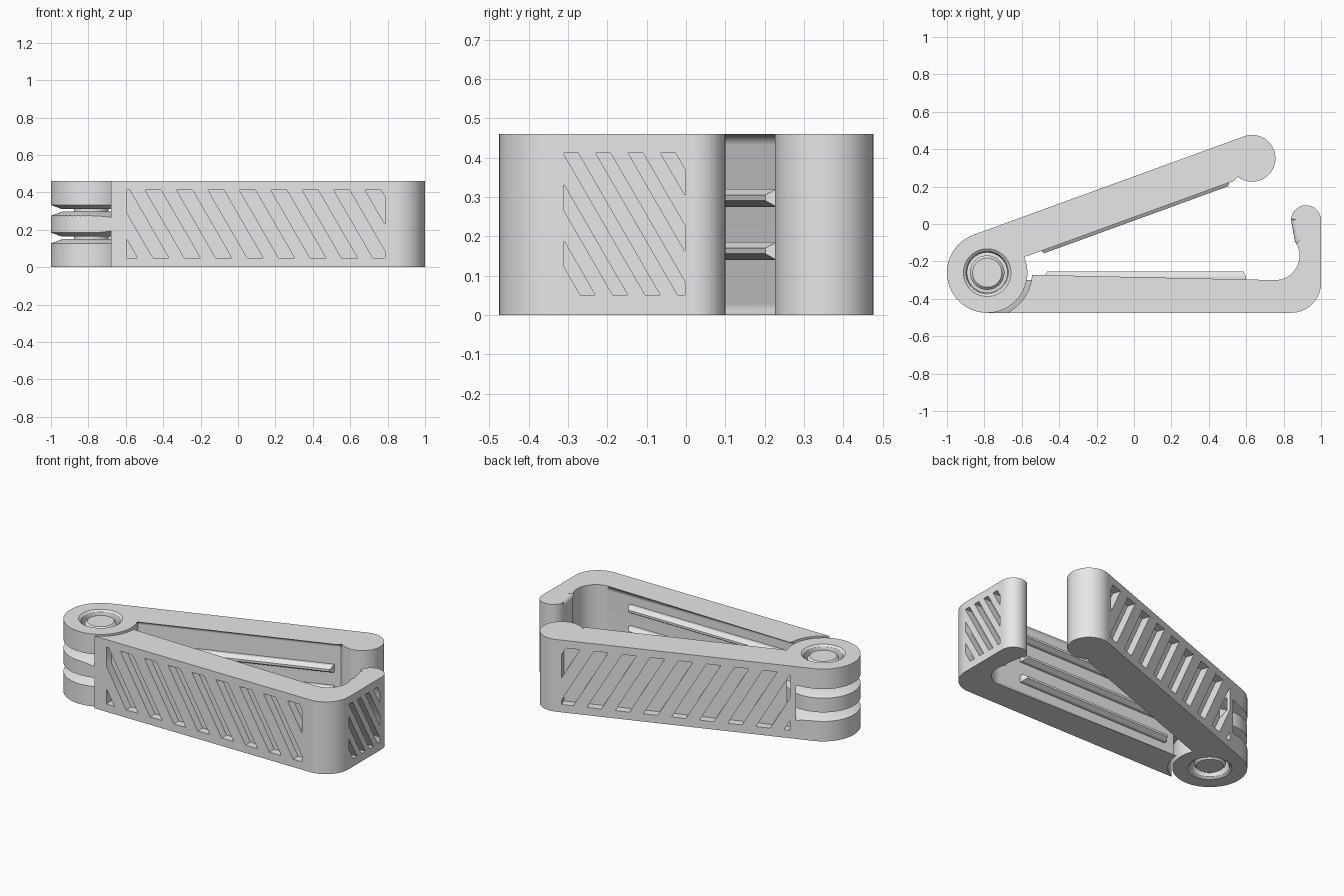
import bpy, bmesh, math
from mathutils import Matrix

cube = bpy.data.objects.get("Cube")
if cube:
    bpy.data.objects.remove(cube)

H = 0.46            # height of the clip
R = 0.215           # knuckle radius
SLANT = math.tan(math.radians(30))

grey = bpy.data.materials.new("light_grey_plastic")
grey.use_nodes = True
grey.diffuse_color = (0.8, 0.8, 0.8, 1)
grey.node_tree.nodes["Principled BSDF"].inputs["Base Color"].default_value = (0.8, 0.8, 0.8, 1)


def arc(cx, cy, r, a0, a1, step=7):
    n = max(2, round(abs(a1 - a0) / step))
    angles = [math.radians(a0 + (a1 - a0) * i / n) for i in range(n + 1)]
    return [(cx + r * math.cos(a), cy + r * math.sin(a)) for a in angles]


def add_prism(bm, pts, lo, hi, place):
    """Extrude a 2D outline from lo to hi; place maps (a, b, depth) to xyz."""
    a = [bm.verts.new(place(p, q, lo)) for p, q in pts]
    b = [bm.verts.new(place(p, q, hi)) for p, q in pts]
    bm.faces.new(a)
    bm.faces.new(b[::-1])
    for i in range(len(pts)):
        j = (i + 1) % len(pts)
        bm.faces.new((a[j], a[i], b[i], b[j]))


def finish(bm, name):
    bmesh.ops.recalc_face_normals(bm, faces=bm.faces[:])
    mesh = bpy.data.meshes.new(name)
    bm.to_mesh(mesh)
    bm.free()
    mesh.materials.append(grey)
    obj = bpy.data.objects.new(name, mesh)
    bpy.context.scene.collection.objects.link(obj)
    return obj


def lathe(name, profile):
    bm = bmesh.new()
    vs = [bm.verts.new((r, 0, z)) for r, z in profile]
    es = [bm.edges.new(pair) for pair in zip(vs, vs[1:])]
    bmesh.ops.spin(bm, geom=vs + es, cent=(0, 0, 0), axis=(0, 0, 1),
                   angle=2 * math.pi, steps=56)
    bmesh.ops.remove_doubles(bm, verts=bm.verts[:], dist=0.0005)
    return finish(bm, name)


def flip(profile):
    return [(r, H - z) for r, z in profile]


def rounded_arm(name, outline):
    bm = bmesh.new()
    add_prism(bm, outline, 0, H, lambda a, b, c: (a, b, c))
    rims = [e for e in bm.edges if abs(e.verts[0].co.z - e.verts[1].co.z) < 0.001]
    bmesh.ops.bevel(bm, geom=rims, offset=0.028, segments=4, profile=0.5,
                    affect='EDGES', clamp_overlap=False)
    return finish(bm, name)


def clip(pts, limit, sign):
    """Keep the part of a polygon where sign * a <= sign * limit."""
    out = []
    for p, q in zip(pts, pts[1:] + pts[:1]):
        inside_p, inside_q = sign * p[0] <= sign * limit, sign * q[0] <= sign * limit
        if inside_p:
            out.append(p)
        if inside_p != inside_q:
            t = (limit - p[0]) / (q[0] - p[0])
            out.append((limit, p[1] + t * (q[1] - p[1])))
    return out


def slots(name, first, pitch, width, lo, hi, depth, place):
    """Slanted slots stepping down from the first one, trimmed to lo..hi."""
    bm = bmesh.new()
    z0, z1 = 0.05, 0.412
    shift = (z1 - z0) * SLANT
    s = first
    while s + shift + width > lo + 0.01:
        shape = [(s, z1), (s + width, z1), (s + width + shift, z0), (s + shift, z0)]
        shape = clip(clip(shape, lo, -1), hi, 1)
        if len(shape) > 2:
            add_prism(bm, shape, *depth, place)
        s -= pitch
    return finish(bm, name)


def cut(obj, cutters):
    bpy.context.view_layer.objects.active = obj
    for c in cutters:
        c.hide_render = True
        m = obj.modifiers.new("cut", 'BOOLEAN')
        m.operation, m.solver, m.object = 'DIFFERENCE', 'EXACT', c
        bpy.ops.object.modifier_apply(modifier=m.name)
        bpy.data.objects.remove(c)


def rail(name, z, face, direction):
    """Grip rail with straight foot and tapered crest."""
    bm = bmesh.new()
    loops = []
    for rise, inset in ((-0.01, 0), (0.02, 0), (0.045, 0.016)):
        v = face + direction * rise
        u0, u1, w = 0.305 + inset, 1.385 - inset, 0.023 - inset
        loops.append([bm.verts.new(c) for c in
                      ((u0, v, z - w), (u1, v, z - w), (u1, v, z + w), (u0, v, z + w))])
    bm.faces.new(loops[0])
    bm.faces.new(loops[-1])
    for a, b in zip(loops, loops[1:]):
        for i in range(4):
            j = (i + 1) % 4
            bm.faces.new((a[i], a[j], b[j], b[i]))
    return finish(bm, name)


def along_face(a, b, c):
    return (a, c, b)


def along_end(a, b, c):
    return (c, a, b)


# Hooked arm carrying the middle knuckle
hook_outline = (arc(0, 0, R, -10.7, 270) + arc(1.625, -0.055, 0.16, 270, 360)
                + arc(1.705, 0.28, 0.08, 0, 180) + arc(1.54, 0.09, 0.13, 36, -90))
hook_arm = rounded_arm("hook_arm", hook_outline)
upper_gap = [(0, 0.297), (0.155, 0.297), (0.24, 0.266), (0.24, 0.5), (0, 0.5)]
cut(hook_arm, [
    lathe("gap_cutter", upper_gap),
    lathe("gap_cutter", flip(upper_gap)),
    slots("slot_cutter", 1.465, 0.168, 0.085, 0.19, 1.57, (-0.3, -0.165), along_face),
    slots("slot_cutter", 0.195, 0.0825, 0.038, -0.05, 0.258, (1.735, 1.85), along_end),
])

# Bulb-ended arm carrying the outer knuckles
bulb_outline = arc(0, 0, R, 90, 370.2) + arc(1.54, 0.09, 0.125, 204.6, 450)
bulb_arm = rounded_arm("bulb_arm", bulb_outline)
middle_gap = [(0, 0.15), (0.155, 0.15), (0.24, 0.118), (0.24, 0.342), (0.155, 0.31), (0, 0.31)]
pin_hole = [(0, 0.5), (0.13, 0.5), (0.13, 0.462), (0.114, 0.45), (0.107, 0.43),
            (0.107, 0.305), (0, 0.305)]
cut(bulb_arm, [
    lathe("gap_cutter", middle_gap),
    lathe("hole_cutter", pin_hole),
    lathe("hole_cutter", flip(pin_hole)),
    slots("slot_cutter", 1.395, 0.168, 0.085, 0.14, 1.505, (0.165, 0.3), along_face),
])

# Hinge pin
pin = lathe("hinge_pin", [(0, 0.015), (0.078, 0.015), (0.092, 0.03),
                          (0.092, 0.43), (0.078, 0.445), (0, 0.445)])

# Interlocking grip rails
hook_rails = [rail(f"hook_arm_rail_{i + 1}", H / 2 + (i - 1) * 0.135, -0.04, 1) for i in range(3)]
bulb_rails = [rail(f"bulb_arm_rail_{i + 1}", H / 2 + s * 0.0675, 0.038, -1)
              for i, s in enumerate((-1, 1))]

# Place everything around the hinge and swing the bulb arm open
hinge = Matrix.Translation((-0.785, -0.26, 0))
swing = hinge @ Matrix.Rotation(math.radians(20), 4, 'Z')
for obj in [hook_arm, pin] + hook_rails:
    obj.matrix_world = hinge
for obj in [bulb_arm] + bulb_rails:
    obj.matrix_world = swing

# Smooth rounded surfaces, keep crisp cuts
bpy.ops.object.select_all(action='DESELECT')
for obj in (hook_arm, bulb_arm, pin):
    obj.select_set(True)
    bpy.context.view_layer.objects.active = obj
bpy.ops.object.shade_smooth_by_angle(angle=math.radians(30))
for obj in (hook_arm, bulb_arm, pin):
    m = obj.modifiers.new("even_shading", 'WEIGHTED_NORMAL')
    m.keep_sharp = True
